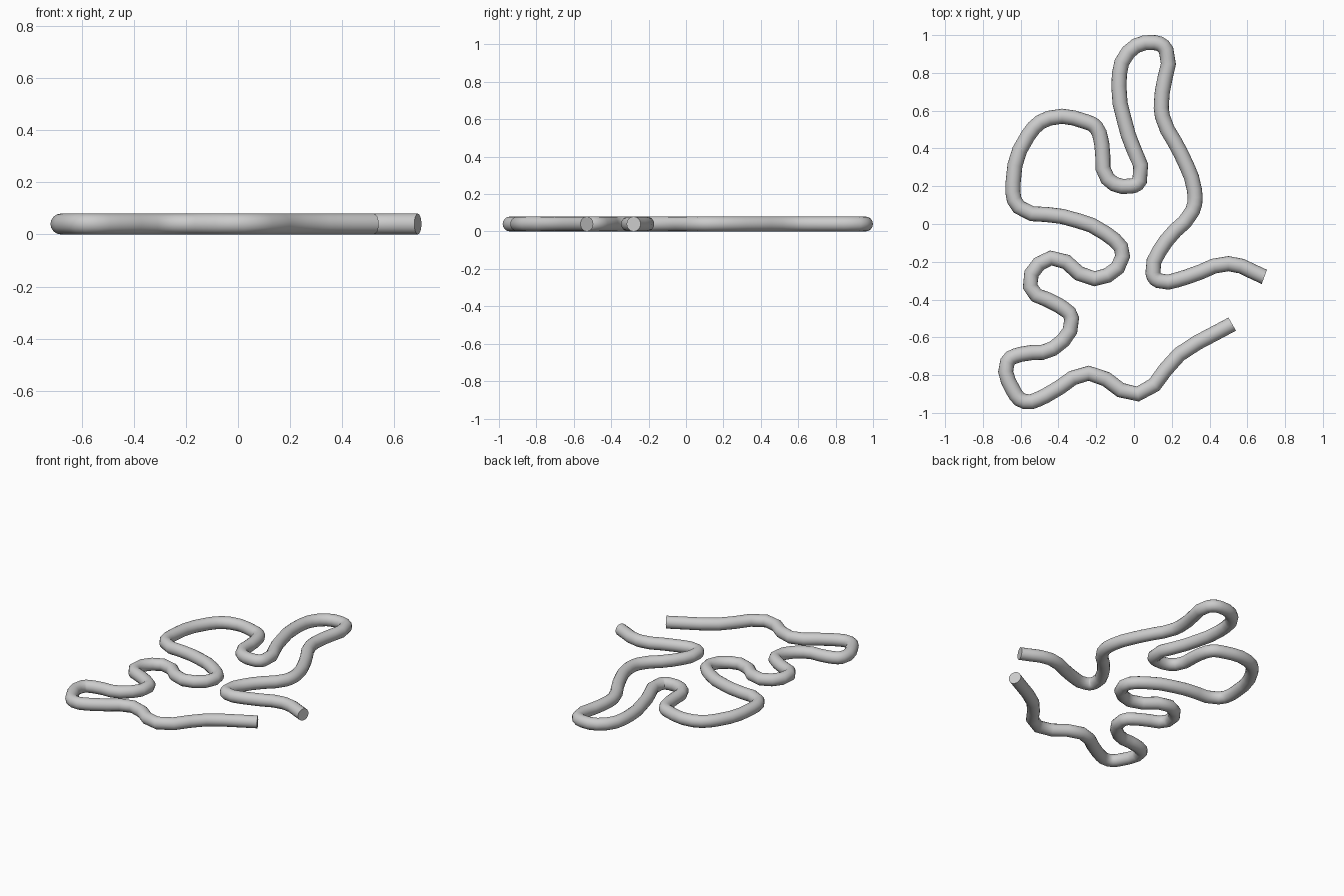
import bpy
import math

RADIUS = 0.04
UNIT = 0.01  # route points are given in hundredths

cube = bpy.data.objects.get("Cube")
if cube:
    bpy.data.objects.remove(cube, do_unlink=True)

# Winding route on the ground, from the one open end to the other
ROUTE = [
    (69, -28), (50, -21), (28, -28), (13, -30), (10, -26), (17, -9),
    (31, 7), (32, 18), (25, 37), (15, 57), (15, 70), (17, 92),
    (11, 96), (-3, 91), (-8, 73), (-3, 47), (3, 23), (-2, 20),
    (-14, 24), (-17, 42), (-20, 51), (-25, 54), (-45, 56), (-56, 47),
    (-64, 22), (-61, 9), (-38, 4), (-15, -5), (-6, -17), (-21, -29),
    (-44, -18), (-55, -33), (-40, -43), (-33, -50), (-43, -66),
    (-60, -69), (-67, -73), (-64, -88), (-58, -94), (-47, -91),
    (-24, -79), (2, -90), (24, -69), (52, -53),
]


def make_material(name, colour):
    material = bpy.data.materials.new(name)
    material.use_nodes = True
    material.diffuse_color = colour
    shader = material.node_tree.nodes["Principled BSDF"]
    shader.inputs["Base Color"].default_value = colour
    return material


def make_tube(name, route, radius, material):
    """Sweep a round section along a smooth route and close both ends."""
    curve = bpy.data.curves.new(name, "CURVE")
    curve.dimensions = "3D"
    curve.twist_mode = "Z_UP"
    curve.resolution_u = 3
    curve.bevel_depth = radius
    curve.bevel_resolution = 6
    curve.use_fill_caps = True

    spline = curve.splines.new("BEZIER")
    spline.bezier_points.add(len(route) - 1)
    for point, (x, y) in zip(spline.bezier_points, route):
        point.co = (x * UNIT, y * UNIT, radius)
        point.handle_left_type = point.handle_right_type = "AUTO"

    tube = bpy.data.objects.new(name, curve)
    bpy.context.collection.objects.link(tube)
    bpy.ops.object.select_all(action="DESELECT")
    tube.select_set(True)
    bpy.context.view_layer.objects.active = tube
    bpy.ops.object.convert(target="MESH")

    # Rounded wall, crisp end caps
    tube = bpy.context.view_layer.objects.active
    tube.data.materials.clear()
    tube.data.materials.append(material)
    bpy.ops.object.shade_smooth_by_angle(angle=math.radians(60))
    return tube


grey = make_material("light grey", (0.6, 0.6, 0.6, 1))
make_tube("winding_tube", ROUTE, RADIUS, grey)
